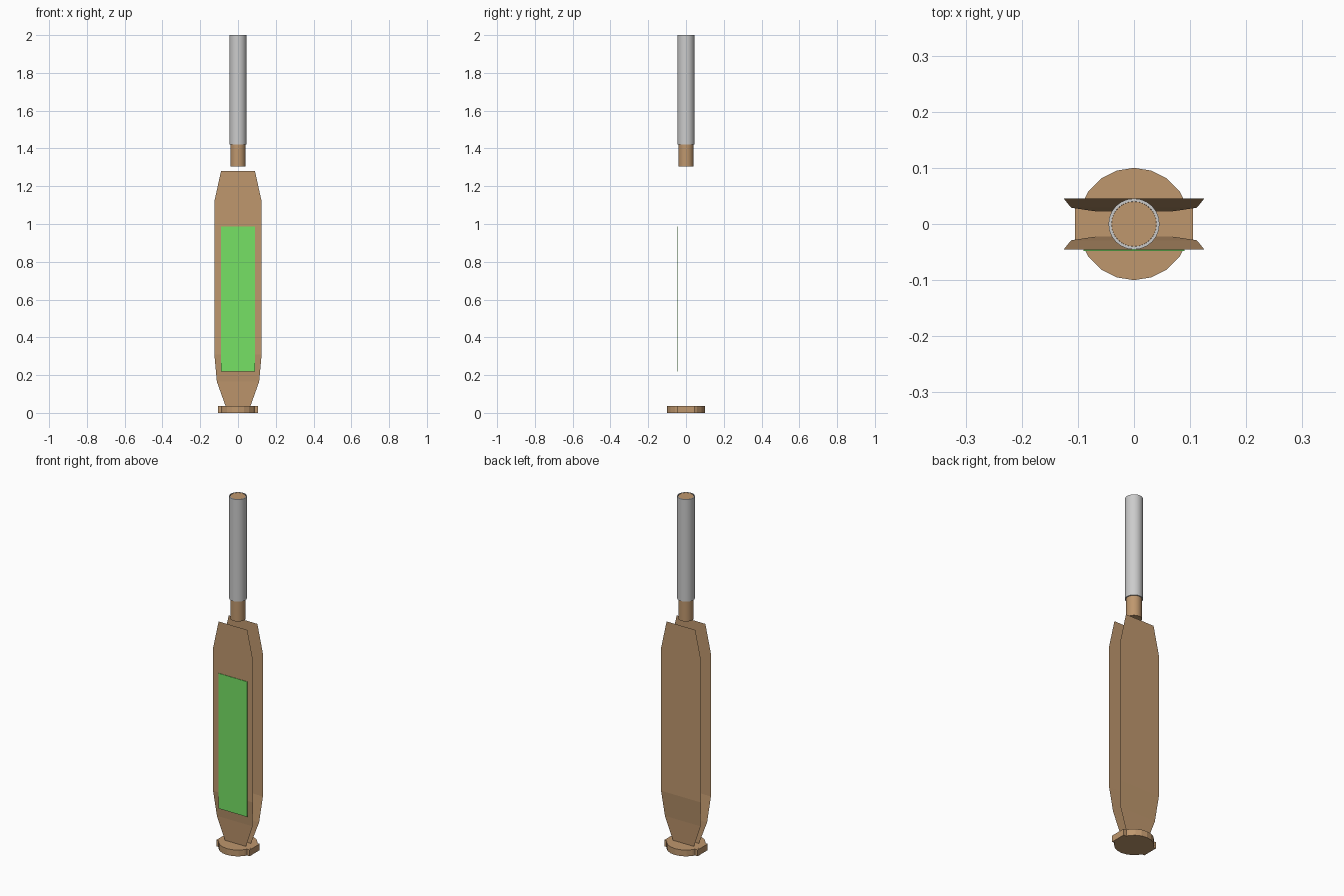
import bpy, bmesh, math

if "Cube" in bpy.data.objects:
    bpy.data.objects.remove(bpy.data.objects["Cube"])


def material(name, rgb):
    mat = bpy.data.materials.new(name)
    mat.diffuse_color = (*rgb, 1)
    mat.use_nodes = True
    mat.node_tree.nodes["Principled BSDF"].inputs["Base Color"].default_value = mat.diffuse_color
    return mat


WOOD = material("wood", (0.52, 0.31, 0.155))
GREEN = material("green", (0.18, 0.75, 0.13))


def add_mesh(name, verts, faces, mat=None):
    mesh = bpy.data.meshes.new(name)
    mesh.from_pydata(verts, [], faces)
    obj = bpy.data.objects.new(name, mesh)
    bpy.context.collection.objects.link(obj)
    if mat:
        mesh.materials.append(mat)
    return obj


def cylinder(name, radius, z0, z1, sides, mat):
    bpy.ops.mesh.primitive_cylinder_add(vertices=sides, radius=radius, depth=z1 - z0,
                                        location=(0, 0, (z0 + z1) / 2))
    obj = bpy.context.object
    obj.name = name
    obj.data.materials.append(mat)
    return obj


def box(name, lo, hi, mat):
    bpy.ops.mesh.primitive_cube_add(size=1, location=[(a + b) / 2 for a, b in zip(lo, hi)])
    obj = bpy.context.object
    obj.name = name
    obj.scale = [b - a for a, b in zip(lo, hi)]
    obj.data.materials.append(mat)
    return obj


def smooth(obj):
    bpy.ops.object.select_all(action='DESELECT')
    obj.select_set(True)
    bpy.context.view_layer.objects.active = obj
    bpy.ops.object.shade_smooth_by_angle(angle=math.radians(35))


# Base: round foot with a wider block across it
cylinder("base_disc", 0.1, 0, 0.036, 20, WOOD)
box("base_block", (-0.105, -0.045, 0.0), (0.105, 0.045, 0.0355), WOOD)

# Two thin side panels, tapering and bending inward at the foot: half width, depth, height
PROFILE = [(0.065, 0.022, 0.034), (0.112, 0.029, 0.165), (0.125, 0.045, 0.31),
           (0.125, 0.045, 1.12), (0.09, 0.045, 1.28)]
for name, side in (("front_panel", -1), ("back_panel", 1)):
    verts = [(sx * w, side * d, z) for w, d, z in PROFILE for sx in (side, -side)]
    faces = [(i, i + 1, i + 3, i + 2) for i in range(0, 2 * len(PROFILE) - 2, 2)]
    add_mesh(name, verts, faces, WOOD)

# Label on the front panel
box("front_label", (-0.09, -0.048, 0.22), (0.09, -0.0453, 0.987), GREEN)

# Handle core
smooth(cylinder("handle_core", 0.04, 1.305, 1.999, 24, WOOD))

# Grey grip sleeve: an open tube with rims around the core
SIDES = 24
rings = [(0.0402, 1.42), (0.0455, 1.42), (0.0455, 2.0), (0.0402, 2.0)]
verts = [(r * math.cos(a), r * math.sin(a), z) for r, z in rings
         for a in (2 * math.pi * i / SIDES for i in range(SIDES))]
faces = [(k * SIDES + i, k * SIDES + (i + 1) % SIDES,
          (k + 1) * SIDES + (i + 1) % SIDES, (k + 1) * SIDES + i)
         for k in range(3) for i in range(SIDES)]
smooth(add_mesh("grip_sleeve", verts, faces))
